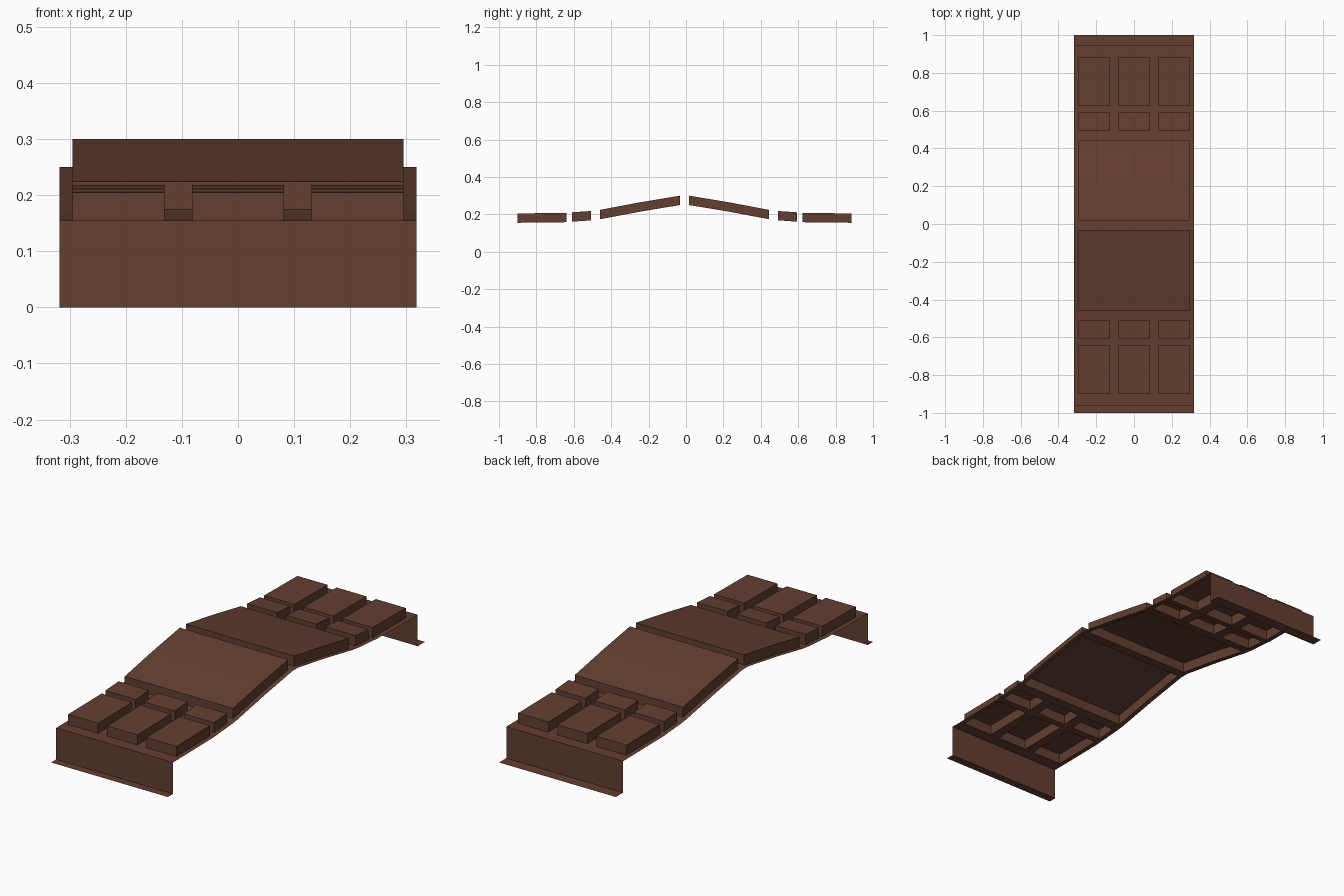
import bpy
import bmesh

cube = bpy.data.objects.get("Cube")
if cube:
    bpy.data.objects.remove(cube, do_unlink=True)

# Single brown finish
brown = bpy.data.materials.new("brown")
colour = (0.125, 0.05, 0.03, 1)
brown.diffuse_color = colour
brown.use_nodes = True
brown.node_tree.nodes["Principled BSDF"].inputs["Base Color"].default_value = colour

CENTRE_Y = -0.008
RAISE = 0.05

# Half profile from the ridge outward: distance, height, panel kind ending here
half = [(0.023, 0.25, None), (0.24, 0.214, "wide"), (0.452, 0.174, "wide"),
        (0.5, 0.168, None), (0.601, 0.161, "split"), (0.632, 0.158, None),
        (0.8, 0.156, "split"), (0.892, 0.155, "split"), (0.952, 0.155, None)]

# Full cross-section from front foot to back foot
front = [(CENTRE_Y - d, z) for d, z, _ in reversed(half)]
back = [(CENTRE_Y + d, z) for d, z, _ in half]
profile = ([(-1, 0), (front[0][0], 0)] + front + back + [(back[-1][0], 0), (1, 0)])
kinds = [k for _, _, k in half[1:]]
rows = [None, None] + kinds[::-1] + [None] + kinds + [None, None]

columns = [-0.318, -0.295, -0.131, -0.082, 0.082, 0.131, 0.295, 0.318]
raised_columns = {"wide": range(1, 6), "split": (1, 3, 5), None: ()}

# Sheet with raised hollow panels
bm = bmesh.new()
grid = [[bm.verts.new((x, y, z)) for x in columns] for y, z in profile]
raised = []
for j, kind in enumerate(rows):
    for i in range(len(columns) - 1):
        face = bm.faces.new((grid[j][i], grid[j][i + 1],
                             grid[j + 1][i + 1], grid[j + 1][i]))
        if i in raised_columns[kind]:
            raised.append(face)

result = bmesh.ops.extrude_face_region(bm, geom=raised)
tops = [g for g in result["geom"] if isinstance(g, bmesh.types.BMVert)]
bmesh.ops.translate(bm, verts=tops, vec=(0, 0, RAISE))
# Leave the panels open underneath
old = [f for f in raised if f.is_valid]
if old:
    bmesh.ops.delete(bm, geom=old, context="FACES")
bmesh.ops.recalc_face_normals(bm, faces=bm.faces)
bm.normal_update()
if sum(f.normal.z * f.calc_area() for f in bm.faces) < 0:
    bmesh.ops.reverse_faces(bm, faces=bm.faces)

mesh = bpy.data.meshes.new("panelled_sheet")
bm.to_mesh(mesh)
bm.free()
mesh.materials.append(brown)
sheet = bpy.data.objects.new("panelled_sheet", mesh)
bpy.context.collection.objects.link(sheet)
